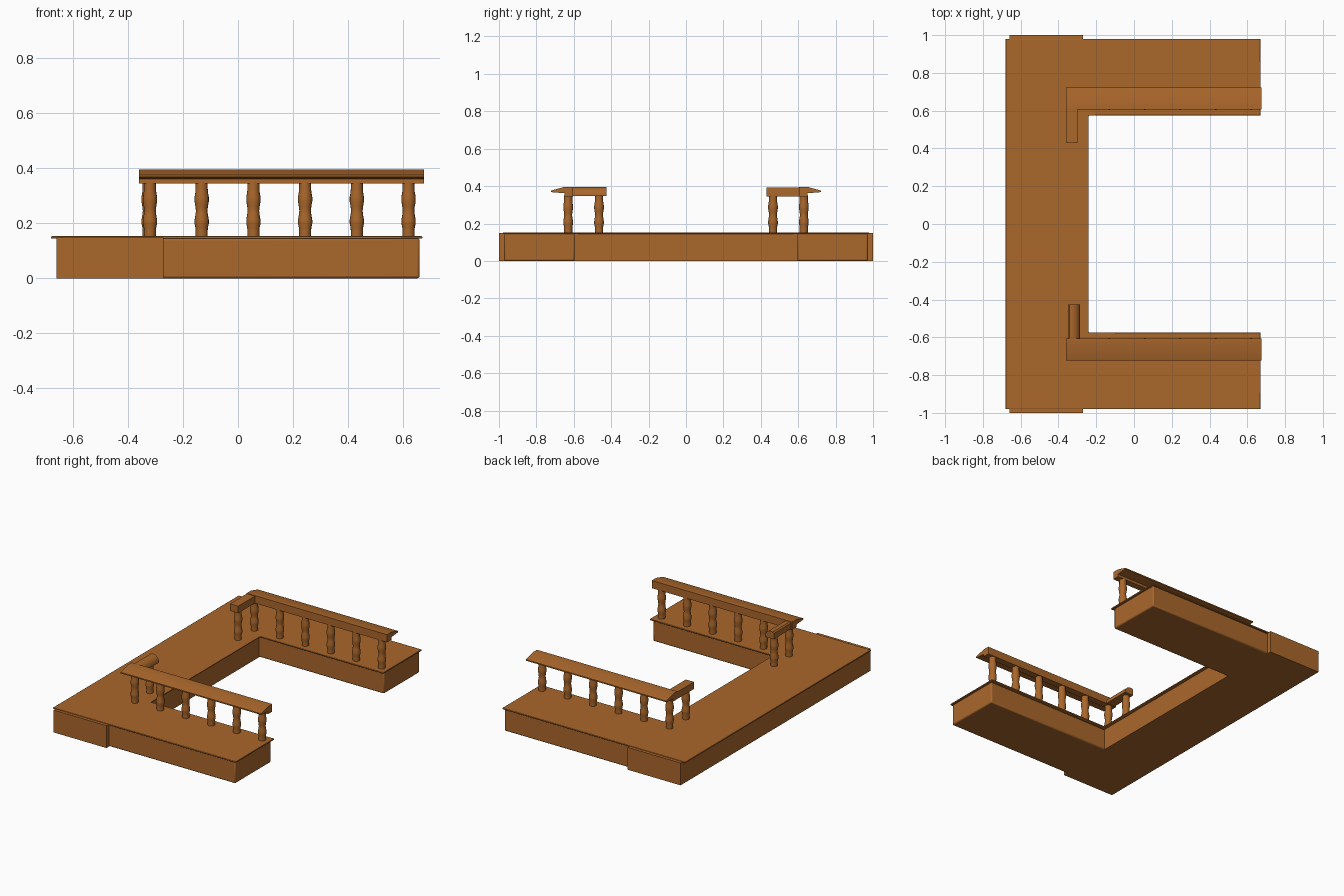
import bpy, bmesh, math

if "Cube" in bpy.data.objects:
    bpy.data.objects.remove(bpy.data.objects["Cube"])

wood = bpy.data.materials.new("brown_wood")
wood.diffuse_color = (0.40, 0.135, 0.024, 1)
wood.use_nodes = True
wood.node_tree.nodes["Principled BSDF"].inputs["Base Color"].default_value = wood.diffuse_color


def finish(name, bm, bevel=0):
    bmesh.ops.recalc_face_normals(bm, faces=bm.faces)
    me = bpy.data.meshes.new(name)
    bm.to_mesh(me)
    bm.free()
    me.materials.append(wood)
    ob = bpy.data.objects.new(name, me)
    bpy.context.collection.objects.link(ob)
    if bevel:
        m = ob.modifiers.new("bevel", 'BEVEL')
        m.width, m.segments, m.limit_method = bevel, 2, 'ANGLE'
    bpy.ops.object.select_all(action='DESELECT')
    ob.select_set(True)
    bpy.context.view_layer.objects.active = ob
    bpy.ops.object.shade_smooth_by_angle(angle=math.radians(35))
    return ob


def prism(name, points, offset, bevel=0):
    """Extrude a planar 3D outline along an offset vector."""
    bm = bmesh.new()
    f = bm.faces.new([bm.verts.new(p) for p in points])
    new = bmesh.ops.extrude_face_region(bm, geom=[f])["geom"]
    bmesh.ops.translate(bm, vec=offset, verts=[v for v in new if isinstance(v, bmesh.types.BMVert)])
    return finish(name, bm, bevel)


def box(name, x0, x1, y0, y1, z0, z1, bevel=0):
    pts = [(x0, y0, z0), (x1, y0, z0), (x1, y1, z0), (x0, y1, z0)]
    return prism(name, pts, (0, 0, z1 - z0), bevel)


def baluster(name, x, y):
    """Turned post with two swellings."""
    prof = [(.022, .145), (.022, .175), (.0225, .183), (.026, .20), (.026, .212), (.0225, .232),
            (.021, .245), (.0225, .26), (.026, .28), (.026, .295), (.0225, .315), (.022, .325), (.022, .35)]
    bm = bmesh.new()
    n = 16
    rings = [[bm.verts.new((x + r * math.cos(2 * math.pi * i / n), y + r * math.sin(2 * math.pi * i / n), z))
              for i in range(n)] for r, z in prof]
    for a, b in zip(rings, rings[1:]):
        for i in range(n):
            bm.faces.new((a[i], a[(i + 1) % n], b[(i + 1) % n], b[i]))
    bm.faces.new(rings[0])
    bm.faces.new(rings[-1])
    finish(name, bm)


# counter body: long back block and two arms
box("back_block", -0.66, -0.27, -1.0, 1.0, 0, 0.149)
box("inner_block", -0.30, -0.26, -0.62, 0.62, 0, 0.145)

# thin U-shaped top that overhangs the body
u = [(-0.68, -0.98), (0.67, -0.98), (0.67, -0.575), (-0.24, -0.575),
     (-0.24, 0.575), (0.67, 0.575), (0.67, 0.98), (-0.68, 0.98)]
prism("top_slab", [(x, y, 0.144) for x, y in u], (0, 0, 0.009), 0.003)

for s, side in ((-1, "front"), (1, "back")):
    ya, yb = sorted((s * 0.595, s * 0.972))
    box(side + "_arm", -0.30, 0.66, ya, yb, 0, 0.146, 0.008)

    # long handrail: square bar with a sloping shelf on the outer side
    prof = [(0.605, 0.345), (0.605, 0.396), (0.65, 0.396), (0.722, 0.376),
            (0.722, 0.368), (0.65, 0.362), (0.65, 0.345)]
    prism(side + "_handrail", [(-0.36, s * y, z) for y, z in prof], (1.036, 0, 0))

    # balusters under the long rail and one under the short return
    for i in range(6):
        baluster(f"{side}_baluster_{i + 1}", -0.32 + 0.188 * i, s * 0.63)
    baluster(side + "_return_baluster", -0.325, s * 0.465)

# short return rails: square at the back, rounded top at the front
box("back_return_rail", -0.36, -0.30, 0.43, 0.61, 0.345, 0.392)
arch = [(-0.35, 0.347), (-0.35, 0.385), (-0.342, 0.393), (-0.325, 0.395), (-0.308, 0.39),
        (-0.294, 0.378), (-0.286, 0.362), (-0.285, 0.347)]
prism("front_return_rail", [(x, -0.425, z) for x, z in arch], (0, -0.19, 0))
